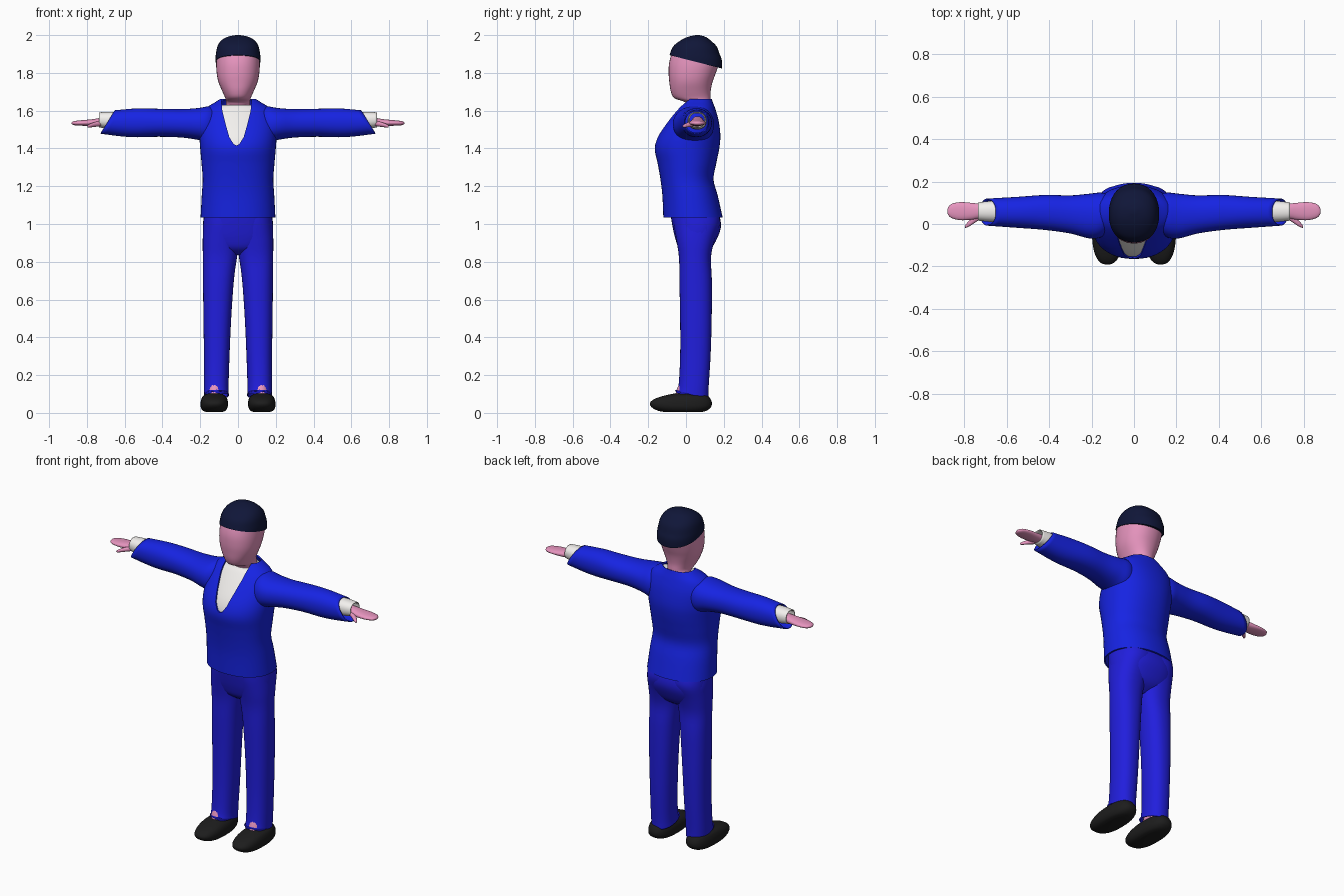
import bpy, bmesh, math
from mathutils import Vector

if "Cube" in bpy.data.objects:
    bpy.data.objects.remove(bpy.data.objects["Cube"])


def material(name, rgb):
    m = bpy.data.materials.new(name)
    m.diffuse_color = (*rgb, 1)
    m.use_nodes = True
    m.node_tree.nodes["Principled BSDF"].inputs["Base Color"].default_value = m.diffuse_color
    return m


SKIN = material("skin", (0.8, 0.3, 0.52))
JACKET = material("jacket_blue", (0.008, 0.017, 0.77))
TROUSER = material("trouser_blue", (0.015, 0.013, 0.72))
HAIR = material("hair_navy", (0.005, 0.008, 0.04))
BLACK = material("shoe_black", (0.012, 0.012, 0.012))
WHITE = material("shirt_white", (0.9, 0.88, 0.86))


def spline(rows, steps):
    """Catmull-Rom resampling of the section table."""
    out = []
    for i in range(len(rows) - 1):
        p = [rows[max(i - 1, 0)], rows[i], rows[i + 1], rows[min(i + 2, len(rows) - 1)]]
        for k in range(steps):
            t = k / steps
            out.append([0.5 * (2 * b + (c - a) * t + (2 * a - 5 * b + 4 * c - d) * t * t
                               + (3 * b - a - 3 * c + d) * t ** 3) for a, b, c, d in zip(*p)])
    return out + [list(rows[-1])]


def smooth(ob):
    bpy.ops.object.select_all(action='DESELECT')
    ob.select_set(True)
    bpy.context.view_layer.objects.active = ob
    bpy.ops.object.shade_smooth_by_angle(angle=math.radians(50))


def loft(name, rows, mat, axis='Z', power=2.2, caps=True, wall=0, mirror=False,
         warp=None, cut=None, segs=36, steps=4):
    """Skin superellipse sections; each row is (position, a0, a1, b0, b1)."""
    bm = bmesh.new()
    rings = []
    for t, a0, a1, b0, b1 in spline(rows, steps):
        ring = []
        for j in range(segs):
            w = 2 * math.pi * j / segs
            c, s = math.cos(w), math.sin(w)
            a = (a0 + a1) / 2 + (a1 - a0) / 2 * math.copysign(abs(c) ** (2 / power), c)
            b = (b0 + b1) / 2 + (b1 - b0) / 2 * math.copysign(abs(s) ** (2 / power), s)
            co = Vector((a, b, t) if axis == 'Z' else (t, a, b))
            ring.append(bm.verts.new(warp(co) if warp else co))
        rings.append(ring)
    for r, q in zip(rings, rings[1:]):
        for j in range(segs):
            k = (j + 1) % segs
            bm.faces.new((r[j], r[k], q[k], q[j]))
    if caps:
        bm.faces.new(rings[0][::-1])
        bm.faces.new(rings[-1])
    if cut:
        res = bmesh.ops.bisect_plane(bm, geom=bm.verts[:] + bm.edges[:] + bm.faces[:],
                                     plane_co=cut[0], plane_no=cut[1], clear_inner=True)
        edges = [e for e in res['geom_cut'] if isinstance(e, bmesh.types.BMEdge)]
        bmesh.ops.holes_fill(bm, edges=edges, sides=0)
    me = bpy.data.meshes.new(name)
    bm.to_mesh(me)
    bm.free()
    me.materials.append(mat)
    ob = bpy.data.objects.new(name, me)
    bpy.context.collection.objects.link(ob)
    smooth(ob)
    if wall:
        m = ob.modifiers.new("wall", 'SOLIDIFY')
        m.thickness, m.offset = wall, -1
    if mirror:
        m = ob.modifiers.new("mirror", 'MIRROR')
        m.use_mirror_merge = False
    return ob


def sym(rows):
    return [(z, -r, r, y0, y1) for z, r, y0, y1 in rows]


# Head with neck
loft("head", sym([(1.58, .062, .0, .13), (1.64, .064, .0, .13), (1.665, .067, -.06, .13),
                  (1.70, .082, -.08, .13), (1.75, .103, -.088, .14), (1.80, .113, -.092, .158),
                  (1.86, .115, -.088, .175), (1.92, .105, -.065, .155),
                  (1.97, .06, -.01, .11)]), SKIN)

# Hair cap with a hairline that drops toward the back
loft("hair", sym([(1.78, .116, -.098, .184), (1.83, .118, -.098, .19), (1.87, .119, -.093, .189),
                  (1.90, .117, -.085, .178), (1.94, .109, -.068, .162), (1.97, .09, -.032, .132),
                  (1.99, .058, .008, .105), (2.0, .012, .05, .07)]), HAIR,
     cut=((0, .05, 1.859), (0, .255, 1)))

# Jacket body, with a V neck cut out of the front
torso = [(1.035, .198, -.12, .194), (1.15, .192, -.125, .168), (1.235, .187, -.135, .146),
         (1.32, .193, -.15, .16), (1.40, .2, -.165, .176), (1.47, .204, -.145, .182),
         (1.55, .2, -.092, .172), (1.61, .172, -.045, .155), (1.645, .12, -.012, .142),
         (1.662, .094, .0, .136)]
jacket = loft("jacket_body", sym(torso), JACKET, caps=False, wall=.008, segs=48)

half = [(.0, 1.416), (.016, 1.424), (.038, 1.46), (.058, 1.53), (.075, 1.60), (.086, 1.72)]
outline = half + [(-x, z) for x, z in half[:0:-1]]
bm = bmesh.new()
face = bm.faces.new([bm.verts.new((x - .008, -.4, z)) for x, z in outline])
ext = bmesh.ops.extrude_face_region(bm, geom=[face])
bmesh.ops.translate(bm, vec=(0, .43, 0),
                    verts=[g for g in ext['geom'] if isinstance(g, bmesh.types.BMVert)])
bmesh.ops.recalc_face_normals(bm, faces=bm.faces)
me = bpy.data.meshes.new("neck_cutter")
bm.to_mesh(me)
bm.free()
cutter = bpy.data.objects.new("neck_cutter", me)
bpy.context.collection.objects.link(cutter)
cutter.hide_render = True
m = jacket.modifiers.new("neckline", 'BOOLEAN')
m.operation, m.solver, m.object = 'DIFFERENCE', 'EXACT', cutter
bpy.context.view_layer.objects.active = jacket
for m in list(jacket.modifiers):
    bpy.ops.object.modifier_apply(modifier=m.name)
bpy.data.objects.remove(cutter)
smooth(jacket)

# Shirt front inside the jacket
g = .011
loft("shirt", sym([(z, r - g, y0 + g, y1 - g) for z, r, y0, y1 in torso[3:8]]
                  + [(1.63, .115, -.015, .135)]), WHITE, segs=48)


# Sleeves with a slanted opening
def slant(co):
    co.x += (1.54 - co.z) * .6 * min(max((co.x - .45) / .24, 0), 1)
    return co


loft("sleeve", [(.09, -.01, .13, 1.46, 1.60), (.15, -.06, .148, 1.43, 1.622),
                (.21, -.068, .143, 1.445, 1.614), (.30, -.045, .135, 1.458, 1.608),
                (.42, -.028, .137, 1.462, 1.61), (.55, -.018, .128, 1.46, 1.612),
                (.69, -.008, .12, 1.478, 1.602)], JACKET, axis='X', caps=False, wall=.006,
     mirror=True, warp=slant)
loft("shirt_cuff", [(.60, .008, .11, 1.50, 1.594), (.68, .01, .108, 1.503, 1.594),
                    (.735, .016, .102, 1.512, 1.591)], WHITE, axis='X', caps=False, wall=.005,
     mirror=True)

# Hands
loft("hand", [(.62, .03, .092, 1.515, 1.57), (.72, .027, .095, 1.518, 1.562),
              (.77, .02, .10, 1.518, 1.555), (.82, .018, .103, 1.52, 1.55),
              (.86, .028, .095, 1.522, 1.546), (.876, .042, .08, 1.526, 1.542),
              (.881, .056, .066, 1.531, 1.537)], SKIN, axis='X', mirror=True)
loft("thumb", [(.71, .03, .06, 1.522, 1.55), (.745, .01, .045, 1.516, 1.543),
               (.775, -.01, .02, 1.512, 1.534), (.793, -.018, -.002, 1.511, 1.525),
               (.798, -.016, -.01, 1.515, 1.52)], SKIN, axis='X', mirror=True, segs=16)

# Trousers: hips plus two legs
loft("trouser_hips", sym([(1.10, .172, -.085, .152), (1.04, .181, -.08, .178),
                          (.98, .186, -.07, .184), (.92, .178, -.056, .163),
                          (.87, .13, -.036, .132), (.835, .04, .01, .08)][::-1]), TROUSER,
     power=2.4)


def hem(co):
    if co.z < .1:
        co.z += (.05 - co.y) * .25
    return co


loft("trouser_leg", [(.09, .048, .18, -.058, .118), (.14, .05, .18, -.04, .12),
                     (.30, .045, .18, -.031, .13), (.50, .036, .183, -.031, .136),
                     (.70, .022, .185, -.035, .137), (.82, .006, .186, -.037, .132),
                     (.91, -.01, .187, -.05, .15), (1.0, -.04, .183, -.066, .18),
                     (1.06, -.06, .178, -.07, .172)], TROUSER, caps=False, wall=.006,
     mirror=True, warp=hem, power=2.3)

# Ankles and shoes
loft("ankle", [(.05, .08, .165, -.065, .09), (.12, .08, .165, -.05, .09),
               (.2, .08, .16, -.015, .09)], SKIN, mirror=True, segs=20)
loft("shoe", [(.004, .085, .165, -.11, .08), (.012, .066, .186, -.15, .11),
              (.03, .055, .197, -.182, .132), (.052, .053, .198, -.191, .137),
              (.073, .057, .194, -.168, .13), (.09, .068, .184, -.12, .115),
              (.103, .09, .16, -.06, .085)], BLACK, mirror=True, power=2.5)
